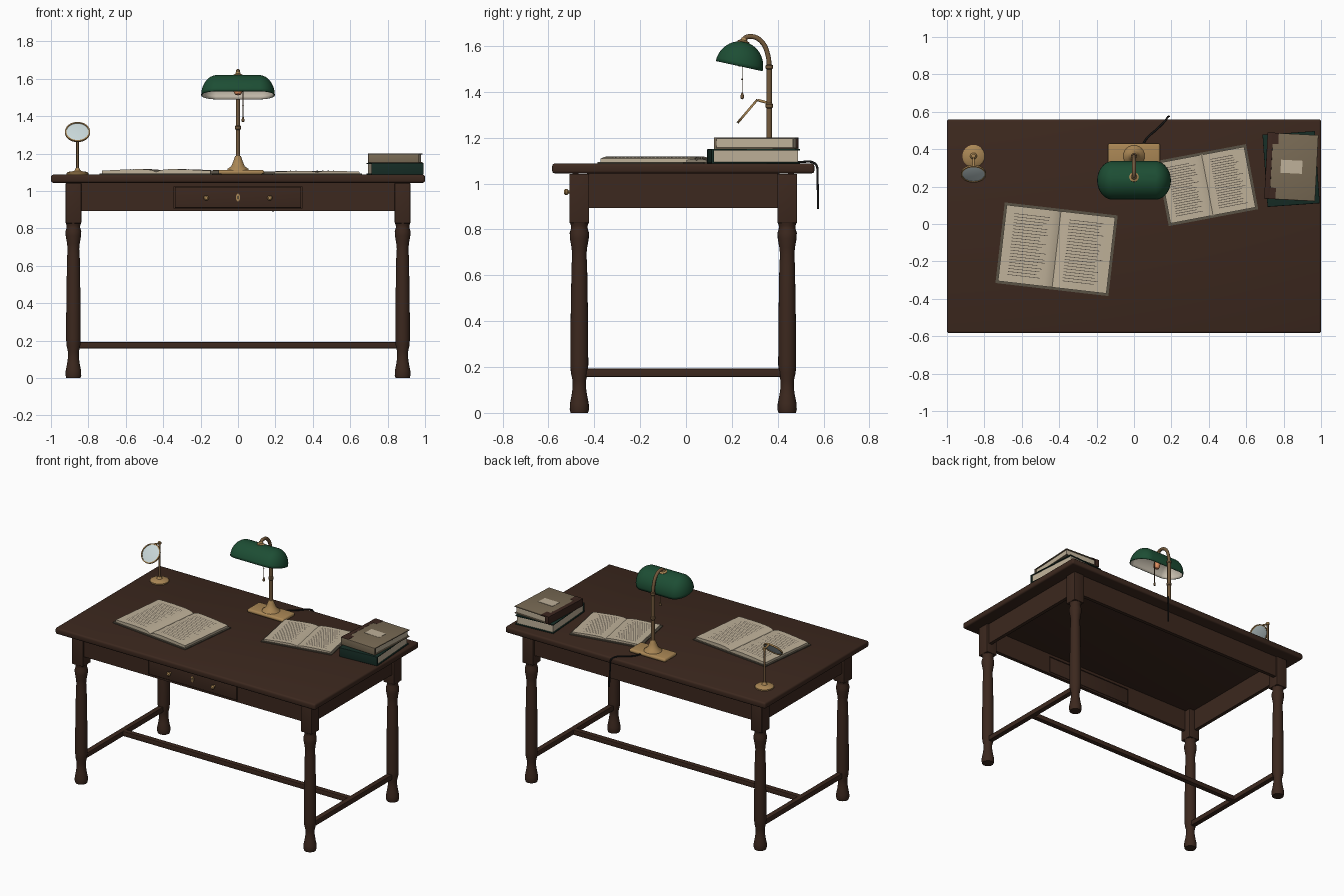
import bpy, bmesh, math, random
from mathutils import Matrix, Vector

random.seed(4)
cube = bpy.data.objects.get("Cube")
if cube:
    bpy.data.objects.remove(cube, do_unlink=True)


def material(name, r, g, b):
    m = bpy.data.materials.new(name)
    m.use_nodes = True
    m.diffuse_color = (r, g, b, 1)
    m.node_tree.nodes["Principled BSDF"].inputs["Base Color"].default_value = (r, g, b, 1)
    return m


WOOD = material("dark_wood", .045, .021, .013)
BRASS = material("brass", .40, .24, .09)
AGED = material("aged_brass", .17, .10, .045)
GREEN = material("green_enamel", .012, .075, .034)
CREAM = material("cream", .62, .56, .46)
PAPER = material("paper", .52, .44, .32)
INK = material("ink", .09, .075, .06)
TAN = material("tan_cloth", .19, .145, .09)
LEATHER = material("brown_leather", .045, .02, .014)
DARKGREEN = material("green_cloth", .008, .026, .019)
GREY = material("grey_cover", .10, .085, .06)
GLASS = material("glass", .58, .68, .69)
BLACK = material("black_rubber", .01, .01, .01)
BULB = material("warm_bulb", .75, .28, .12)


def finish(bm, name, mat, loc=(0, 0, 0), rot=(0, 0, 0), smooth=True):
    bmesh.ops.recalc_face_normals(bm, faces=bm.faces)
    me = bpy.data.meshes.new(name)
    bm.to_mesh(me)
    bm.free()
    me.materials.append(mat)
    if smooth:
        me.shade_smooth()
        me.set_sharp_from_angle(angle=math.radians(35))
    ob = bpy.data.objects.new(name, me)
    ob.location, ob.rotation_euler = loc, rot
    bpy.context.collection.objects.link(ob)
    return ob


def box(name, size, loc, mat, bevel=0, rot=0):
    bm = bmesh.new()
    bmesh.ops.create_cube(bm, size=1, matrix=Matrix.Diagonal((*size, 1)))
    if bevel:
        bmesh.ops.bevel(bm, geom=bm.edges[:], offset=bevel, segments=3, profile=.5, affect='EDGES')
    return finish(bm, name, mat, loc, (0, 0, rot))


def lathe(name, profile, loc, mat, rot=(0, 0, 0), steps=24):
    bm = bmesh.new()
    verts = [bm.verts.new((r, 0, z)) for r, z in profile]
    edges = [bm.edges.new(p) for p in zip(verts, verts[1:])]
    bmesh.ops.spin(bm, geom=verts + edges, cent=(0, 0, 0), axis=(0, 0, 1),
                   angle=math.tau, steps=steps, use_duplicate=False)
    bmesh.ops.remove_doubles(bm, verts=bm.verts, dist=1e-5)
    return finish(bm, name, mat, loc, rot)


def tube(name, points, radius, mat):
    cu = bpy.data.curves.new(name, 'CURVE')
    cu.dimensions, cu.bevel_depth, cu.bevel_resolution = '3D', radius, 3
    cu.use_fill_caps = True
    sp = cu.splines.new('BEZIER')
    sp.bezier_points.add(len(points) - 1)
    for bp, p in zip(sp.bezier_points, points):
        bp.co = p
        bp.handle_left_type = bp.handle_right_type = 'AUTO'
    cu.materials.append(mat)
    ob = bpy.data.objects.new(name, cu)
    bpy.context.collection.objects.link(ob)
    return ob


# Table: top, turned legs, stretchers
TOP, MID = 1.087, -.012
box("tabletop", (2, 1.143, .043), (0, MID, TOP - .0215), WOOD, .012)
leg_profile = [(0, 0), (.038, 0), (.042, .015), (.041, .04), (.034, .075), (.029, .11), (.029, .14),
               (.037, .175), (.039, .21), (.038, .4), (.034, .64), (.031, .69), (.034, .72),
               (.041, .76), (.042, .785), (.036, .805), (.036, .815), (.041, .83), (0, .83)]
for side, x in (("right", -.88), ("left", .88)):
    for end, y in (("front", MID - .453), ("back", MID + .453)):
        lathe(f"{end}_{side}_leg", leg_profile, (x, y, 0), WOOD, steps=20)
        box(f"{end}_{side}_leg_block", (.084, .086, .215), (x, y, .935), WOOD, .004)
    box(f"{side}_stretcher", (.036, .85, .036), (x, MID, .175), WOOD, .004)
    box(f"{side}_apron", (.025, .84, .152), (x * 1.015, MID, .97), WOOD)
box("middle_stretcher", (1.74, .036, .034), (0, MID, .175), WOOD, .004)
box("back_apron", (1.69, .025, .152), (0, MID + .47, .97), WOOD)

# Front apron framing a drawer
FY = MID - .47
for x in (-.594, .594):
    box("front_apron_side", (.503, .025, .152), (x, FY, .97), WOOD)
box("front_apron_upper_rail", (.69, .025, .022), (0, FY, 1.036), WOOD)
box("front_apron_lower_rail", (.69, .025, .012), (0, FY, .9), WOOD)
box("drawer_front", (.676, .03, .112), (0, FY - .003, .9655), WOOD, .003)
knob = [(0, 0), (.007, 0), (.007, .014), (.014, .02), (.014, .027), (.008, .033), (0, .034)]
for x in (-.17, .17):
    lathe("drawer_knob", knob, (x, FY - .016, .963), BRASS, (math.pi / 2, 0, 0), 16)
plate = lathe("keyhole_plate", [(0, 0), (.011, 0), (.011, .004), (0, .006)],
              (0, FY - .017, .965), BRASS, (math.pi / 2, 0, 0), 16)
plate.scale.y = 1.9
box("keyhole", (.005, .004, .016), (0, FY - .022, .965), BLACK)

# Lamp: base, stem, curved neck
LY = .363
box("lamp_base", (.28, .135, .026), (0, LY, TOP + .013), BRASS, .012)
lathe("lamp_foot", [(.06, .02), (.055, .032), (.036, .045), (.024, .075), (.015, .1), (0, .1)],
      (0, LY, TOP), BRASS)
lathe("lamp_stem", [(.012, 0), (.012, .22), (.016, .225), (.016, .238), (.012, .243),
                    (.012, .39), (.016, .395), (.016, .408), (.011, .412), (0, .412)],
      (0, LY, TOP + .02), AGED, steps=16)
tube("lamp_neck", [(0, LY, 1.49), (0, LY - .006, 1.56), (0, .328, 1.62), (0, .285, 1.641),
                   (0, .255, 1.632), (0, .243, 1.605)], .011, AGED)

# Shade: stacked stadium rings closed into a dome, cream inside
TILT, SHADE = math.radians(-12.3), Vector((0, .232, 1.512))
bm = bmesh.new()
rings = []
N, LEVELS = 40, 10
for k in range(LEVELS):
    a = math.pi / 2 * k / LEVELS
    c, ring = math.cos(a), []
    for i in range(N):
        p = math.tau * (i + .5) / N
        x = math.copysign(.112, math.cos(p)) + .085 * c * math.cos(p)
        ring.append(bm.verts.new((x, .105 * c * math.sin(p), .108 * math.sin(a))))
    rings.append(ring)
for lo, hi in zip(rings, rings[1:]):
    for i in range(N):
        j = (i + 1) % N
        bm.faces.new((lo[i], lo[j], hi[j], hi[i]))
bm.faces.new(rings[-1])
shade = finish(bm, "lamp_shade", GREEN, SHADE, (TILT, 0, 0))
shade.data.materials.append(CREAM)
solid = shade.modifiers.new("thickness", 'SOLIDIFY')
solid.thickness, solid.offset, solid.material_offset = .005, -1, 1
lathe("shade_cap", [(.026, 0), (.026, .006), (.015, .012), (.012, .022), (0, .022)],
      (0, .25, 1.613), BRASS, (TILT, 0, 0), 16)
lathe("lamp_socket", [(.016, 0), (.016, .05), (0, .05)], (0, .24, 1.56), BRASS, (TILT, 0, 0), 16)
lathe("bulb", [(0, -.03), (.016, -.024), (.024, -.008), (.022, .012), (.013, .035), (0, .036)],
      (0, .236, 1.54), BULB, (TILT, 0, 0), 16)

# Pull chain and power cord
tube("pull_chain", [(.027, .245, 1.55), (.027, .245, 1.39)], .002, AGED)
lathe("chain_pull", [(0, -.018), (.007, -.014), (.008, -.004), (.003, .012), (0, .014)],
      (.027, .245, 1.385), AGED, steps=12)
lathe("chain_bead", [(0, -.006), (.005, 0), (0, .006)], (.027, .245, 1.455), AGED, steps=10)
tube("power_cord", [(.045, .42, 1.1), (.07, .46, 1.094), (.12, .505, 1.094), (.165, .55, 1.093),
                    (.178, .568, 1.08), (.182, .573, 1.02), (.187, .576, .89)], .005, BLACK)

# Magnifier on a stand
MX = -.858
lathe("magnifier_base", [(0, 0), (.06, 0), (.06, .008), (.05, .015), (.018, .02), (.01, .035), (0, .035)],
      (MX, LY, TOP), BRASS)
tube("magnifier_stem", [(MX, LY, TOP + .02), (MX, LY, 1.36)], .007, AGED)
lathe("magnifier_joint", [(0, -.012), (.011, -.007), (.011, .007), (0, .012)], (MX, LY, 1.353), BRASS, steps=12)
tube("magnifier_arm", [(MX, LY, 1.35), (MX, .312, 1.364)], .006, BRASS)
lens_rot = (math.radians(49.6), 0, 0)
lathe("magnifier_rim", [(.06, -.005), (.067, -.005), (.067, .005), (.06, .005), (.06, -.005)],
      (MX, .268, 1.315), BRASS, lens_rot, 32)
lathe("magnifier_lens", [(0, -.005), (.04, -.004), (.061, -.001), (.061, .001), (.04, .004), (0, .005)],
      (MX, .268, 1.315), GLASS, lens_rot, 32)

# Open books: cover, curved page blocks, ruled text strips
CURVE = [(0, .35), (.06, .7), (.15, .92), (.3, 1), (.6, .9), (1, .65)]


def page_height(u):
    for (a, za), (b, zb) in zip(CURVE, CURVE[1:]):
        if u <= b:
            return za + (zb - za) * (u - a) / (b - a)


def open_book(name, w, d, h, loc, rot):
    box(name + "_cover", (w, d, .006), (*loc, TOP + .003), GREY, 0, rot)
    pw, pd, z0 = w / 2 - .012, d / 2 - .012, .006
    lines = bmesh.new()
    for s in (-1, 1):
        bm = bmesh.new()
        pts = [(0, 0)] + [(s * u * pw, page_height(u) * h) for u, _ in CURVE] + [(s * pw, 0)]
        face = bm.faces.new([bm.verts.new((x, -pd, z)) for x, z in pts])
        new = bmesh.ops.extrude_face_region(bm, geom=[face])["geom"]
        bmesh.ops.translate(bm, vec=(0, 2 * pd, 0), verts=[v for v in new if isinstance(v, bmesh.types.BMVert)])
        finish(bm, name + "_pages", PAPER, (*loc, TOP + z0), (0, 0, rot))
        for i in range(21):
            y = pd * (.8 - 1.6 * i / 20)
            near, far = .17, random.uniform(.7, .86)
            if s < 0:
                near, far = random.uniform(.17, .34), .84
            us = [near, .3 if near < .29 else near + .05, .6, far]
            rows = [[lines.verts.new((s * u * pw, y + o, page_height(u) * h + .0008)) for u in us]
                    for o in (-.0016, .0016)]
            for k in range(3):
                lines.faces.new((rows[0][k], rows[0][k + 1], rows[1][k + 1], rows[1][k]))
    finish(lines, name + "_ruled_lines", INK, (*loc, TOP + z0), (0, 0, rot), False)


open_book("large_open_book", .608, .434, .024, (-.414, -.135), math.radians(-6.6))
open_book("small_open_book", .487, .354, .015, (.392, .208), math.radians(10.7))


# Closed books: two boards, spine at the front, page block
def closed_book(name, w, d, h, loc, rot, mat):
    turn = Matrix.Translation(loc) @ Matrix.Rotation(rot, 4, 'Z')

    def part(label, size, at, m, bevel=0):
        box(f"{name}_{label}", size, turn @ Vector(at), m, bevel, rot)
    for label, z in (("bottom_board", .003), ("top_board", h - .003)):
        part(label, (w, d, .006), (0, 0, z), mat, .001)
    part("spine", (w, .012, h), (0, -d / 2 + .004, h / 2), mat, .003)
    part("pages", (w - .016, d - .016, h - .01), (0, 0, h / 2), PAPER)
    return part


closed_book("lower_book", .28, .385, .063, (.84, .295, TOP), math.radians(4), DARKGREEN)
part = closed_book("upper_book", .27, .352, .05, (.842, .306, TOP + .063), math.radians(-3), TAN)
part("side_binding", (.03, .354, .052), (-.122, 0, .025), LEATHER, .002)
for y in (-.147, .147):
    part("corner", (.06, .06, .008), (-.107, y, .047), LEATHER)
part("label", (.115, .07, .002), (0, 0, .0505), PAPER)
